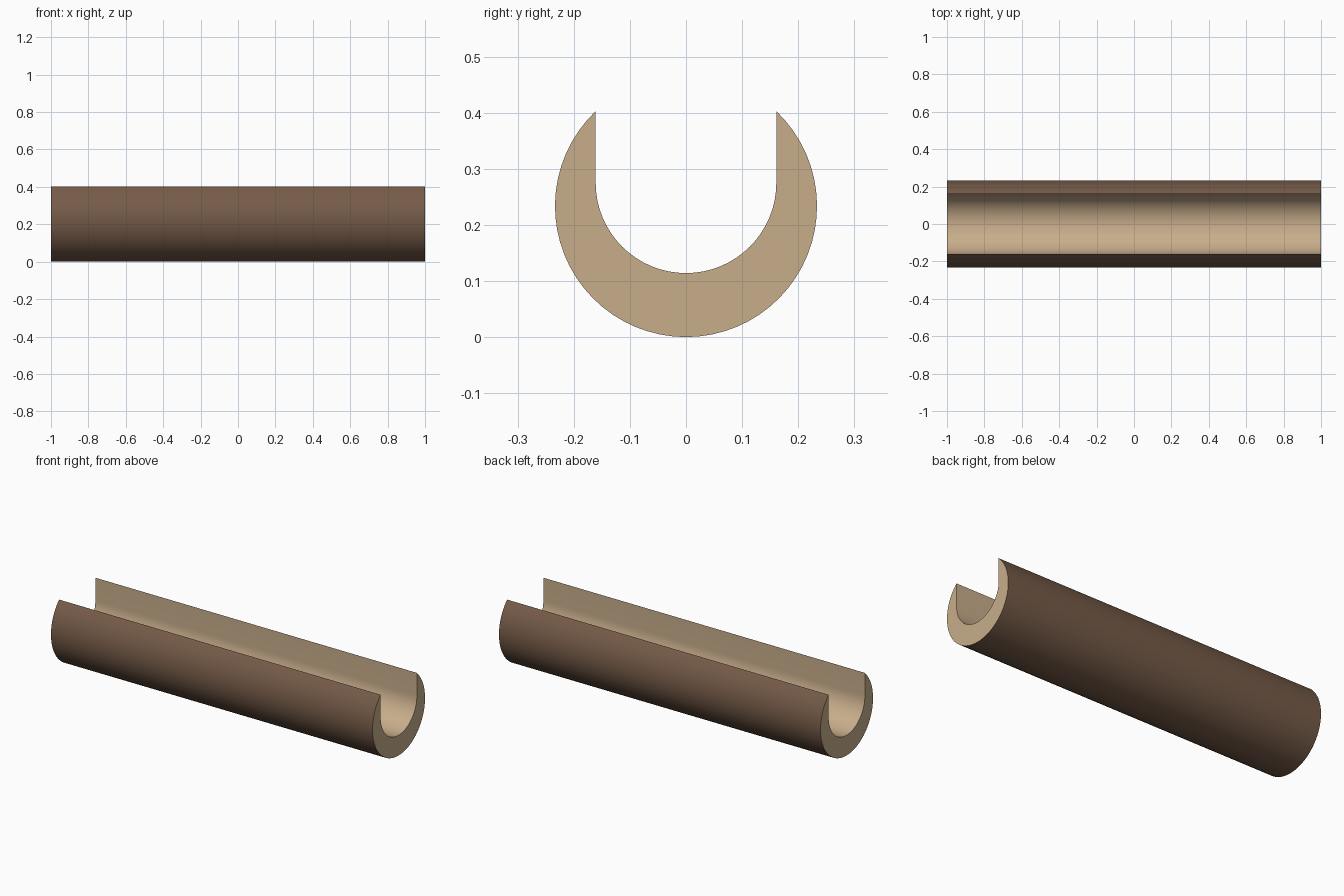
import bpy, bmesh
from math import pi, sin, cos, asin, radians

if "Cube" in bpy.data.objects:
    bpy.data.objects.remove(bpy.data.objects["Cube"])

HALF = 1.0            # half length along x
R_OUT = 0.2335        # outer log radius
R_IN = 0.161          # groove radius and half width
GROOVE_Z = 0.275      # centre height of the groove arc
N_OUT, N_IN = 48, 32


def material(name, rgb):
    m = bpy.data.materials.new(name)
    m.diffuse_color = (*rgb, 1)
    m.use_nodes = True
    m.node_tree.nodes["Principled BSDF"].inputs["Base Color"].default_value = m.diffuse_color
    return m


def arc(cz, r, a0, a1, n):
    """Points (y, z) on a circle; angle is measured from straight down."""
    return [(r * sin(a0 + (a1 - a0) * i / n), cz - r * cos(a0 + (a1 - a0) * i / n))
            for i in range(n + 1)]


# Cross-section: outer bark arc from tip to tip, then back along the groove
tip = pi - asin(R_IN / R_OUT)
bark = arc(R_OUT, R_OUT, -tip, tip, N_OUT)
groove = arc(GROOVE_Z, R_IN, pi / 2, -pi / 2, N_IN)
profile = bark + groove

# Extrude the section along x, bark on the outside and bare wood elsewhere
bm = bmesh.new()
left = [bm.verts.new((-HALF, y, z)) for y, z in profile]
right = [bm.verts.new((HALF, y, z)) for y, z in profile]
n = len(profile)
for i in range(n):
    j = (i + 1) % n
    f = bm.faces.new((left[i], left[j], right[j], right[i]))
    f.material_index = 0 if i < N_OUT else 1
for ring in (left, right):
    bm.faces.new(ring).material_index = 1
bmesh.ops.recalc_face_normals(bm, faces=bm.faces)

mesh = bpy.data.meshes.new("hollow_log")
bm.to_mesh(mesh)
bm.free()
mesh.materials.append(material("bark", (0.18, 0.105, 0.065)))
mesh.materials.append(material("bare_wood", (0.58, 0.42, 0.26)))

log = bpy.data.objects.new("hollow_log", mesh)
bpy.context.collection.objects.link(log)
bpy.context.view_layer.objects.active = log
log.select_set(True)
bpy.ops.object.shade_smooth_by_angle(angle=radians(30))
